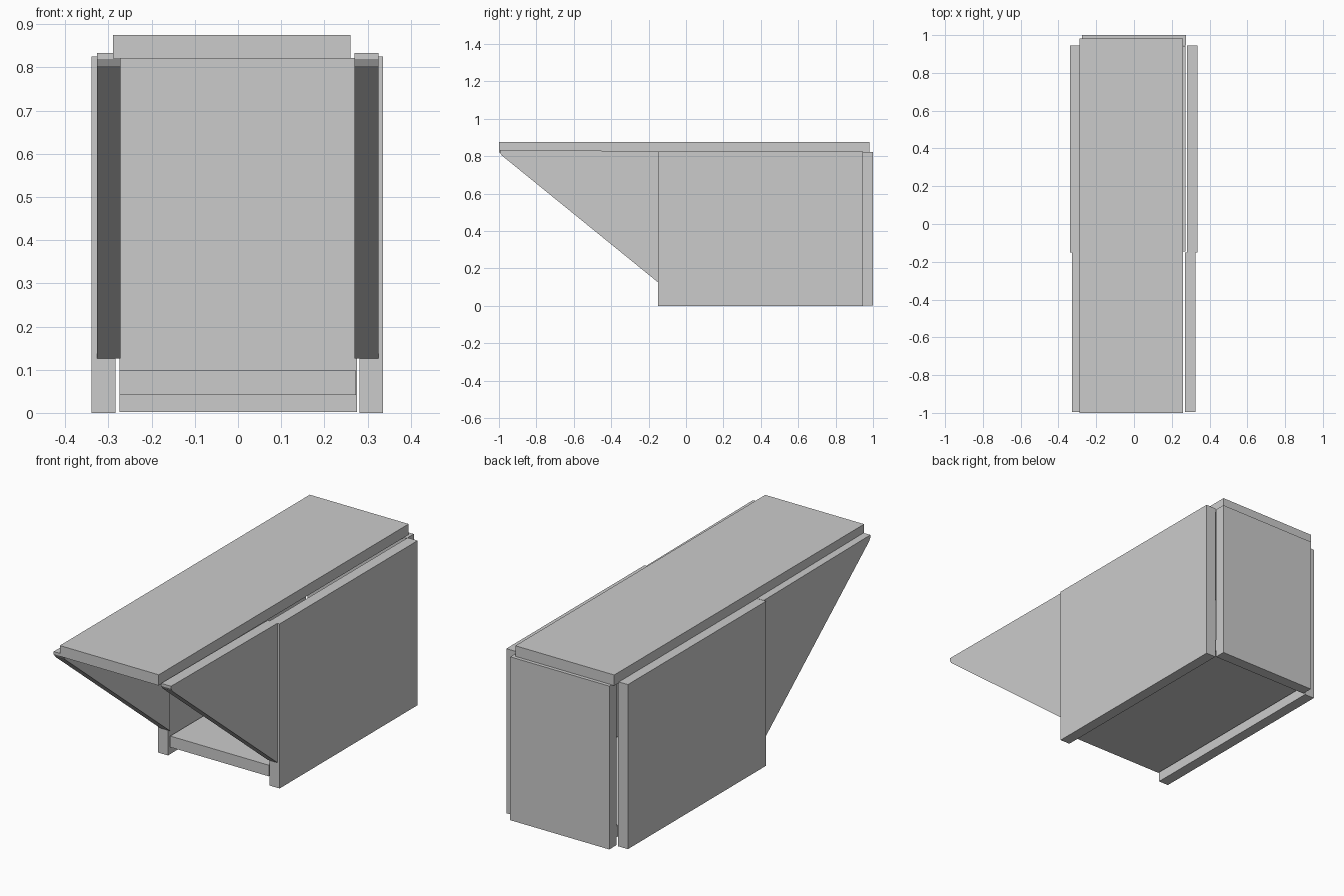
import bpy

if "Cube" in bpy.data.objects:
    bpy.data.objects.remove(bpy.data.objects["Cube"])

def prism(name, profile, x0, x1):
    """Extrude a (y, z) outline from x0 to x1."""
    n = len(profile)
    verts = [(x, y, z) for x in (x0, x1) for y, z in profile]
    faces = [tuple(range(n))[::-1], tuple(range(n, 2 * n))]
    faces += [(i, (i + 1) % n, n + (i + 1) % n, n + i) for i in range(n)]
    mesh = bpy.data.meshes.new(name)
    mesh.from_pydata(verts, [], faces)
    # consistent outward normals
    import bmesh
    bm = bmesh.new()
    bm.from_mesh(mesh)
    bmesh.ops.recalc_face_normals(bm, faces=bm.faces)
    bm.to_mesh(mesh)
    bm.free()
    obj = bpy.data.objects.new(name, mesh)
    bpy.context.collection.objects.link(obj)
    return obj

def board(name, x0, x1, y0, y1, z0, z1):
    return prism(name, [(y0, z0), (y1, z0), (y1, z1), (y0, z1)], x0, x1)

T = 0.055  # board thickness

# Horizontal and rear boards
board("top_board", -0.289, 0.26, -1.0, 0.982, 0.821, 0.875)
board("bottom_shelf", -0.275, 0.273, -0.145, 0.943, 0.042, 0.098)
board("back_board", -0.274, 0.276, 0.944, 1.0, 0.002, 0.822)

# Rectangular side panels
for side, x in (("left", -0.339), ("right", 0.281)):
    board(side + "_side_panel", x, x + T, -0.15, 0.945, 0.0, 0.826)

# Tapered front brackets carrying the overhang
bracket = [(-0.15, 0.126), (-0.15, 0.827), (-0.995, 0.833), (-0.995, 0.82), (-0.985, 0.804)]
for side, x in (("left", -0.327), ("right", 0.27)):
    prism(side + "_tapered_bracket", bracket, x, x + T)
